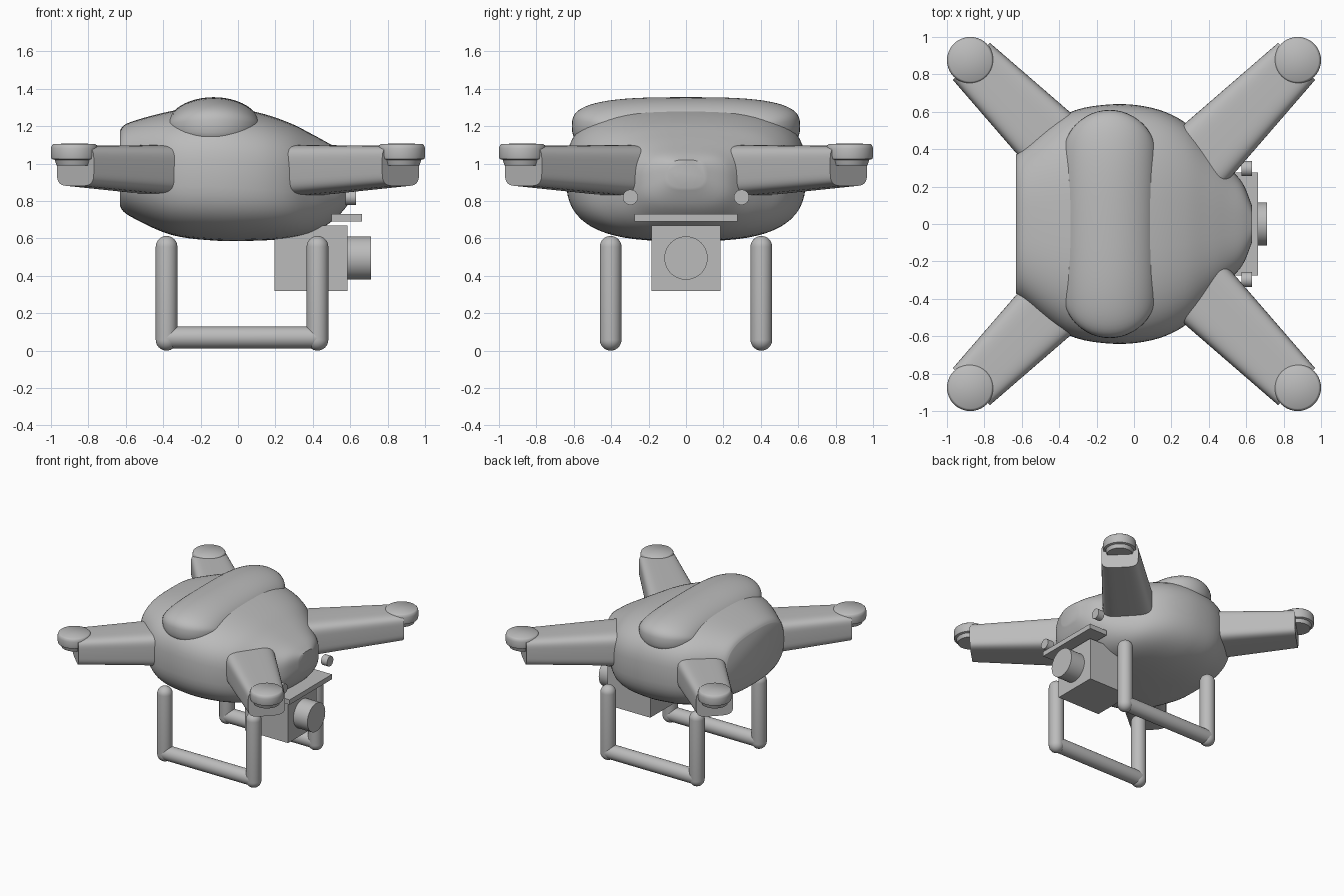
import bpy
import bmesh
from math import sin, cos, pi, sqrt, radians, copysign
from mathutils import Matrix, Vector

cube = bpy.data.objects.get("Cube")
if cube:
    bpy.data.objects.remove(cube, do_unlink=True)

grey = bpy.data.materials.new("plain grey")
grey.use_nodes = True
colour = (0.5, 0.5, 0.5, 1)
grey.diffuse_color = colour
grey.node_tree.nodes["Principled BSDF"].inputs["Base Color"].default_value = colour


def finish(name, bm, angle=40):
    bmesh.ops.recalc_face_normals(bm, faces=bm.faces)
    mesh = bpy.data.meshes.new(name)
    bm.to_mesh(mesh)
    bm.free()
    mesh.materials.append(grey)
    ob = bpy.data.objects.new(name, mesh)
    bpy.context.collection.objects.link(ob)
    bpy.ops.object.select_all(action="DESELECT")
    ob.select_set(True)
    bpy.context.view_layer.objects.active = ob
    bpy.ops.object.shade_smooth_by_angle(angle=radians(angle))
    return ob


def loft(name, sections, power, matrix=Matrix(), sides=64):
    """Skin superellipse sections (x, half width, low z, high z) along x."""
    bm = bmesh.new()
    rings = []
    for x, half, low, high in sections:
        ring = []
        for i in range(sides):
            c, s = cos(2 * pi * i / sides), sin(2 * pi * i / sides)
            y = copysign(abs(c) ** (2 / power), c) * half
            z = (low + high) / 2 + copysign(abs(s) ** (2 / power), s) * (high - low) / 2
            ring.append(bm.verts.new(matrix @ Vector((x, y, z))))
        rings.append(ring)
    for a, b in zip(rings, rings[1:]):
        for i in range(sides):
            j = (i + 1) % sides
            bm.faces.new((a[i], a[j], b[j], b[i]))
    bm.faces.new(rings[0])
    bm.faces.new(rings[-1])
    return finish(name, bm)


def smooth_path(points, steps=5):
    """Catmull-Rom interpolation through the section values."""
    pts = [points[0]] + points + [points[-1]]
    out = []
    for p0, p1, p2, p3 in zip(pts, pts[1:], pts[2:], pts[3:]):
        for k in range(steps):
            t = k / steps
            out.append([b + 0.5 * t * (c - a + t * (2 * a - 5 * b + 4 * c - d
                        + t * (3 * (b - c) + d - a)))
                        for a, b, c, d in zip(p0, p1, p2, p3)])
    return out + [points[-1]]


def box(name, low, high):
    bm = bmesh.new()
    low, high = Vector(low), Vector(high)
    bmesh.ops.create_cube(bm, size=1)
    bmesh.ops.scale(bm, vec=high - low, verts=bm.verts)
    bmesh.ops.translate(bm, vec=(low + high) / 2, verts=bm.verts)
    return finish(name, bm)


def turned(name, start, axis, profile, sides=40):
    """Revolve (radius, distance) pairs around an axis from a start point."""
    bm = bmesh.new()
    turn = Vector((0, 0, 1)).rotation_difference(Vector(axis)).to_matrix().to_4x4()
    place = Matrix.Translation(start) @ turn
    verts = [bm.verts.new(place @ Vector((r, 0, h))) for r, h in profile]
    edges = [bm.edges.new(pair) for pair in zip(verts, verts[1:])]
    bmesh.ops.spin(bm, geom=verts + edges, cent=start, axis=axis,
                   angle=2 * pi, steps=sides)
    bmesh.ops.remove_doubles(bm, verts=bm.verts, dist=0.0002)
    return finish(name, bm)


def capsule(name, start, end, radius):
    span = Vector(end) - Vector(start)
    arc = [i * pi / 16 for i in range(9)]
    profile = [(radius * sin(a), -radius * cos(a)) for a in arc]
    profile += [(radius * cos(a), span.length + radius * sin(a)) for a in arc]
    return turned(name, start, span.normalized(), profile, 32)


# Rounded hull with a flat tail and a narrow nose
hull = [(-0.63, 0.37, 0.77, 1.18), (-0.58, 0.42, 0.72, 1.22),
        (-0.36, 0.59, 0.62, 1.28), (-0.12, 0.64, 0.588, 1.31),
        (0.1, 0.62, 0.588, 1.275), (0.27, 0.545, 0.6, 1.22),
        (0.4, 0.42, 0.63, 1.155), (0.5, 0.31, 0.69, 1.1),
        (0.58, 0.22, 0.77, 1.055), (0.63, 0.1, 0.87, 1.02)]
loft("hull", smooth_path(hull), 2.9)

# Raised lobe across the top of the hull
lobe = []
for i in range(25):
    a = pi * (i + 0.01) / 24.02
    lobe.append((-0.13 - 0.25 * cos(a), 0.36 + 0.25 * sin(a),
                 1.2 - 0.155 * sin(a), 1.2 + 0.155 * sin(a)))
loft("top_lobe", lobe, 3)

# Four tapered arms, each with a rotor hub at its tip
for side, sy in (("right", -1), ("left", 1)):
    for end, sx in (("nose", 1), ("tail", -1)):
        spin = Matrix.Rotation(radians(45 * sy if sx > 0 else 135 * sy), 4, "Z")
        loft(f"{end}_{side}_arm",
             [(0.4, 0.2, 0.82, 1.1), (1.23, 0.14, 0.88, 1.095)], 4.5, spin)
        turned(f"{end}_{side}_rotor_hub", (0.875 * sx, 0.875 * sy, 0.99), (0, 0, 1),
               [(0, 0), (0.095, 0), (0.105, 0.03), (0.122, 0.035), (0.125, 0.05),
                (0.125, 0.09), (0.12, 0.108), (0.112, 0.115), (0, 0.118)])

# Two U-shaped landing skids
R = 0.058
for side, y in (("right", -0.403), ("left", 0.403)):
    for end, x in (("nose", 0.425), ("tail", -0.382)):
        capsule(f"{end}_{side}_skid_post", (x, y, R), (x, y, 0.555), R)
    capsule(f"{side}_skid_rail", (-0.382, y, 0.07), (0.425, y, 0.07), R)

# Camera slung under the nose
box("camera_housing", (0.195, -0.185, 0.32), (0.585, 0.185, 0.67))
turned("camera_lens", (0.57, 0, 0.495), (1, 0, 0),
       [(0, 0), (0.116, 0), (0.116, 0.142), (0, 0.142)])
box("camera_shelf", (0.5, -0.275, 0.69), (0.662, 0.275, 0.73))

# Small sensors either side of the nose
for side, y in (("right", -0.297), ("left", 0.297)):
    turned(f"{side}_sensor", (0.575, y, 0.82), (1, 0, 0),
           [(0, 0), (0.041, 0), (0.041, 0.055), (0, 0.055)], 24)
